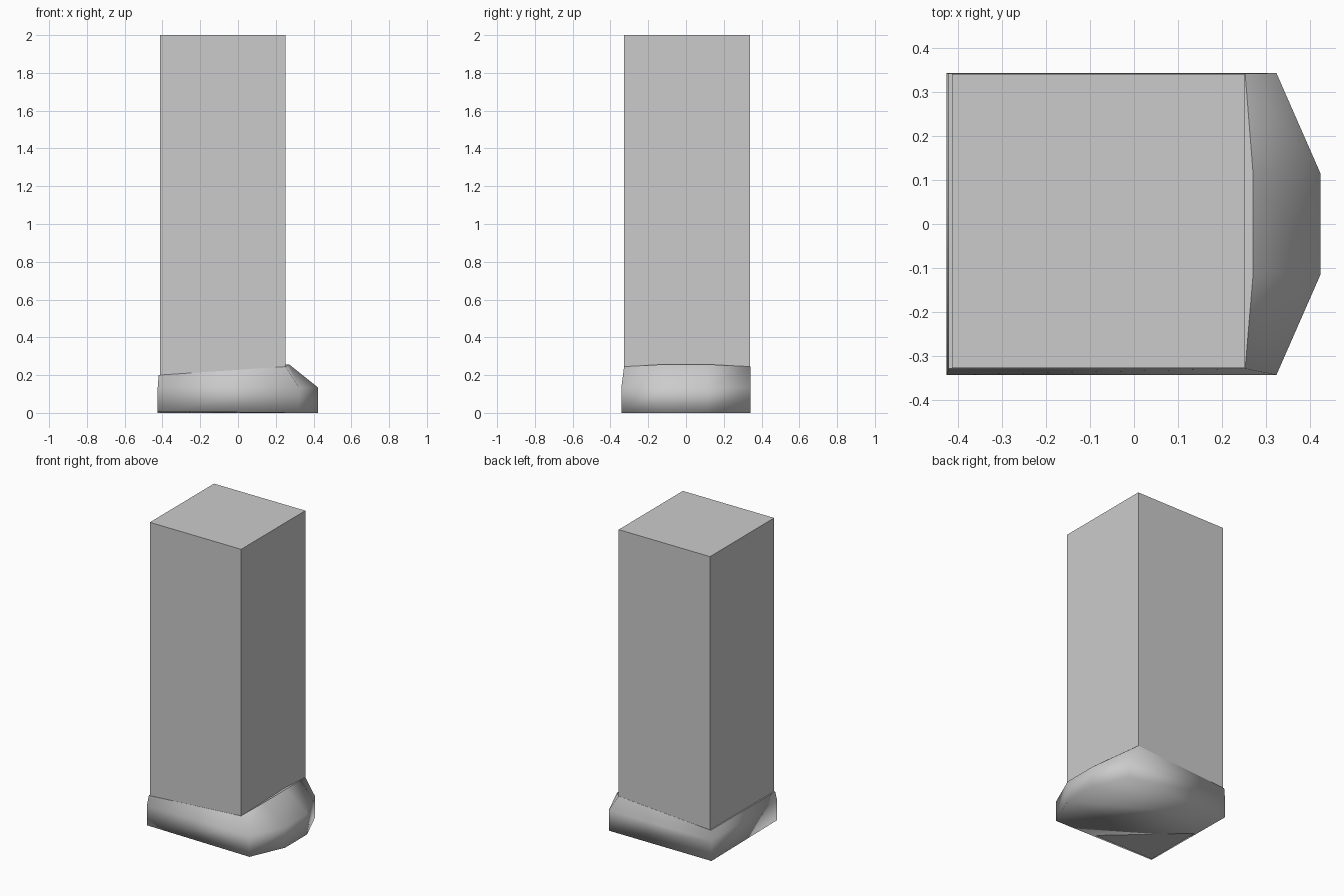
import bpy, bmesh

if "Cube" in bpy.data.objects:
    bpy.data.objects.remove(bpy.data.objects["Cube"])


def make_object(name, bm):
    bmesh.ops.recalc_face_normals(bm, faces=bm.faces[:])
    mesh = bpy.data.meshes.new(name)
    bm.to_mesh(mesh)
    bm.free()
    obj = bpy.data.objects.new(name, mesh)
    bpy.context.collection.objects.link(obj)
    return obj


# Leg: a plain box running down into the foot
bm = bmesh.new()
bmesh.ops.create_cube(bm, size=1)
low, high = (-0.413, -0.327, 0.003), (0.252, 0.34, 2.0)
for v in bm.verts:
    v.co = [h if c > 0 else l for c, l, h in zip(v.co, low, high)]
make_object("leg", bm)

# Foot: three stacked rings, with a chamfered toe sloping up to the ankle
outline = [(-0.425, -0.342), (0.323, -0.342), (0.423, -0.114),
           (0.423, 0.114), (0.323, 0.342), (-0.425, 0.342)]
ankle = [(-0.42, -0.328, 0.2), (0.252, -0.328, 0.245), (0.27, -0.114, 0.257),
         (0.27, 0.114, 0.257), (0.252, 0.341, 0.245), (-0.42, 0.341, 0.2)]
sole = [(x, y, 0) for x, y in outline]
sole[0] = (-0.425, -0.342, 0.008)
middle = [(x, y, 0.135) for x, y in outline]

bm = bmesh.new()
rings = [[bm.verts.new(p) for p in ring] for ring in (sole, middle, ankle)]
n = len(outline)
for lower, upper in zip(rings, rings[1:]):
    for i in range(n):
        j = (i + 1) % n
        bm.faces.new((lower[i], lower[j], upper[j], upper[i]))

# Sole split so that the heel corner can lift slightly
s = rings[0]
bm.faces.new((s[1], s[2], s[3], s[4], s[5]))
bm.faces.new((s[0], s[1], s[5]))

# Ankle cap with a crisp rim
cap = bm.faces.new(rings[-1])
for f in bm.faces:
    f.smooth = True
for e in cap.edges:
    e.smooth = False
make_object("foot", bm)
